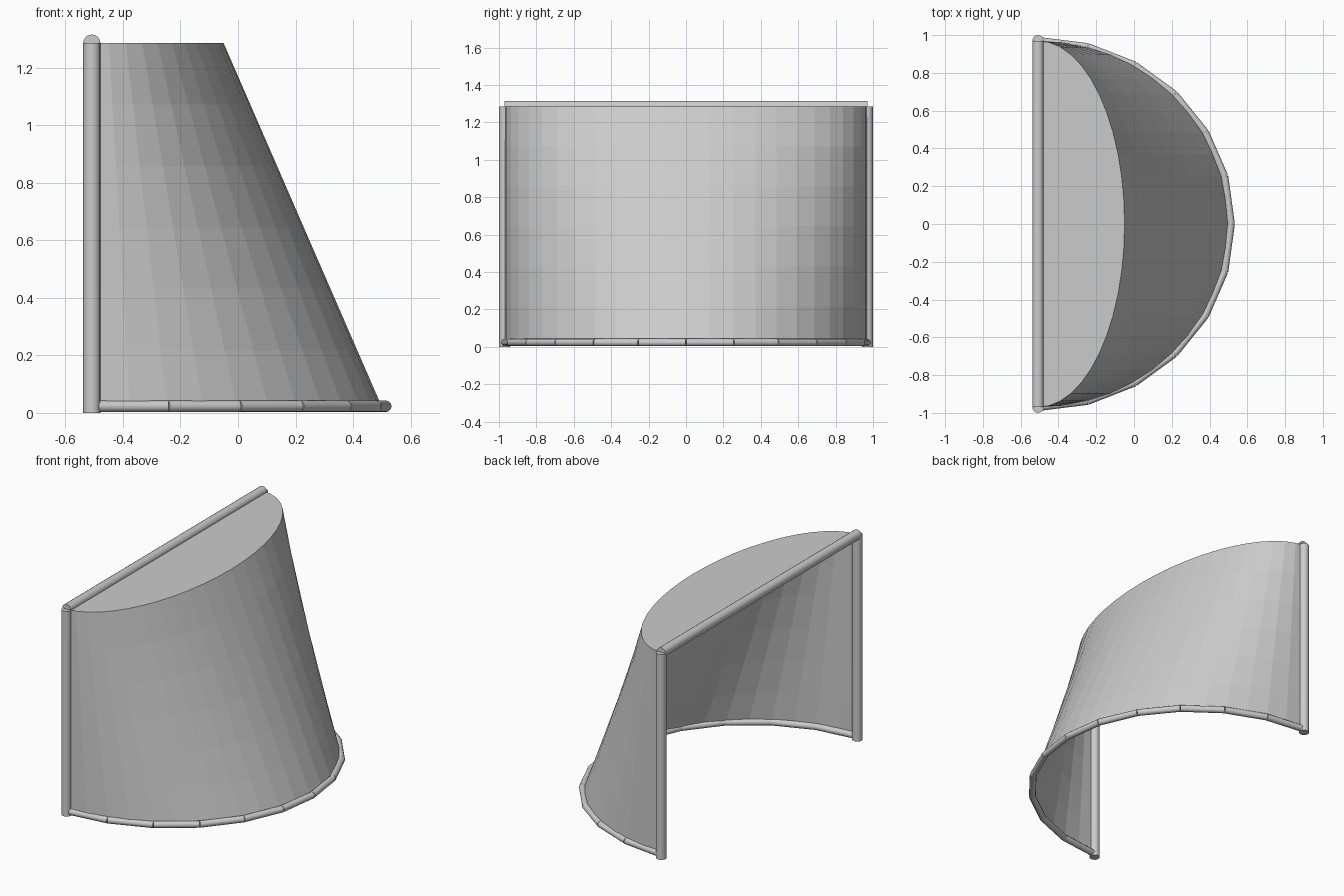
import bpy, bmesh, math
from mathutils import Vector

if "Cube" in bpy.data.objects:
    bpy.data.objects.remove(bpy.data.objects["Cube"])

grey = bpy.data.materials.new("plain grey")
grey.diffuse_color = (0.6, 0.6, 0.6, 1)
grey.use_nodes = True
grey.node_tree.nodes["Principled BSDF"].inputs["Base Color"].default_value = grey.diffuse_color

X0, HALF, H = -0.508, 0.97, 1.285   # back plane, half width, canopy height


def rod(name, a, b, r, sides=16):
    a, b = Vector(a), Vector(b)
    d = b - a
    bpy.ops.mesh.primitive_cylinder_add(vertices=sides, radius=r, depth=d.length,
                                        location=(a + b) / 2)
    o = bpy.context.object
    o.name = name
    o.rotation_euler = d.to_track_quat('Z', 'Y').to_euler()
    o.data.materials.append(grey)
    bpy.ops.object.shade_smooth_by_angle(angle=math.radians(40))
    return o


# Upright posts and the top bar
for name, s in (("left_post", -1), ("right_post", 1)):
    rod(name, (X0, s * HALF, 0), (X0, s * HALF, H), 0.03)
rod("top_bar", (X0, -HALF, H), (X0, HALF, H), 0.03)

# Bottom hoop made of straight rods
def hoop_point(i, n=12):
    t = -math.pi / 2 + math.pi * i / n
    return (X0 + 1.022 * math.cos(t), HALF * math.sin(t), 0.023)

for i in range(12):
    rod("hoop_segment_%d" % (i + 1), hoop_point(i), hoop_point(i + 1), 0.02, 12)

# Canopy: sloped half-ellipse wall and flat roof
N, ROWS = 24, 6
bm = bmesh.new()
rings = []
for r in range(ROWS + 1):
    f = r / ROWS
    depth = 1.015 + (0.458 - 1.015) * f
    ring = []
    for i in range(N + 1):
        t = -math.pi / 2 + math.pi * i / N
        ring.append(bm.verts.new((X0 + depth * math.cos(t), HALF * math.sin(t),
                                  0.005 + (H - 0.005) * f)))
    rings.append(ring)
for lo, hi in zip(rings, rings[1:]):
    for i in range(N):
        bm.faces.new((lo[i], lo[i + 1], hi[i + 1], hi[i]))
bm.faces.new(rings[-1])
me = bpy.data.meshes.new("canopy")
bm.to_mesh(me)
bm.free()
me.materials.append(grey)
canopy = bpy.data.objects.new("canopy", me)
bpy.context.collection.objects.link(canopy)
